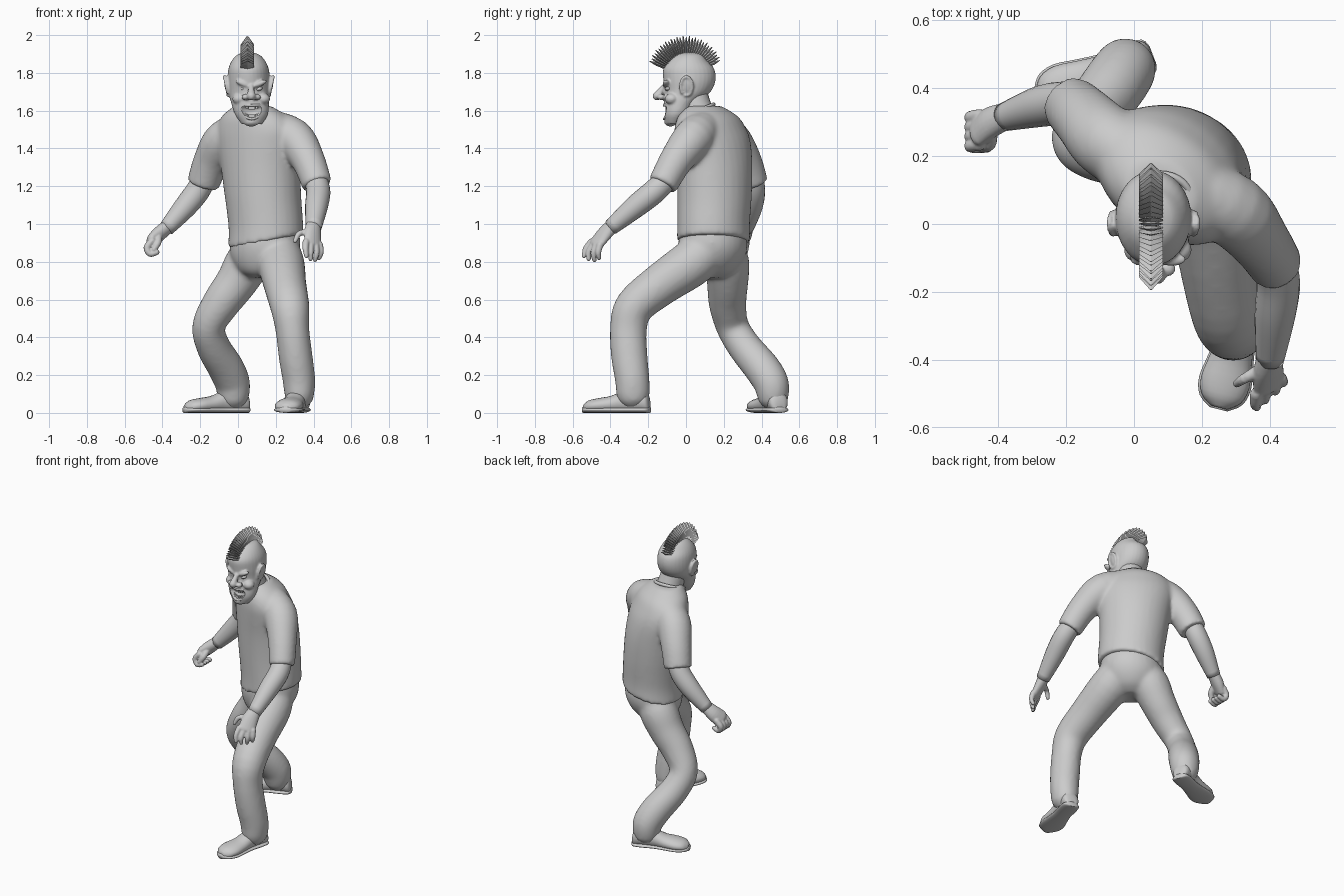
import bpy, bmesh
from math import sin, cos, pi, radians
from mathutils import Vector, Matrix

if "Cube" in bpy.data.objects:
    bpy.data.objects.remove(bpy.data.objects["Cube"])

BU, BV = Vector((.8, -.6, 0)), Vector((.6, .8, 0))   # body side / back axes (twisted torso)


def P(u, v, z, a, b):
    c = BU * u + BV * v
    return (c.x, c.y, z, a, b)


def catmull(pts, sub):
    pts = [Vector(p if len(p) == 5 else (*p, p[3])) for p in pts]
    out = []
    for i in range(len(pts) - 1):
        p0, p1, p2, p3 = pts[max(i - 1, 0)], pts[i], pts[i + 1], pts[min(i + 2, len(pts) - 1)]
        for k in range(sub):
            t = k / sub
            out.append(.5 * (2 * p1 + (p2 - p0) * t + (2 * p0 - 5 * p1 + 4 * p2 - p3) * t * t
                             + (3 * p1 - p0 - 3 * p2 + p3) * t ** 3))
    return out + [pts[-1]]


def tube(bm, pts, side=(1, 0, 0), frame=None, n=20, sub=4, rounded=False):
    """Sweep ellipses (x, y, z, r[, r2]) along a path; frame keeps sections fixed."""
    s = catmull(pts, sub)
    rings = []
    for i, p in enumerate(s):
        t = (s[min(i + 1, len(s) - 1)].xyz - s[max(i - 1, 0)].xyz).normalized()
        if frame:
            u, v = Vector(frame[0]), Vector(frame[1])
        else:
            u = Vector(side)
            u = (u - t * u.dot(t)).normalized()
            v = t.cross(u)
        c, a, b = p.xyz, p[3], p[4]
        ring = [(c, u * a, v * b)]
        if rounded and i in (0, len(s) - 1):
            sg = 1 if i else -1
            caps = [(c + t * sg * min(a, b) * sin(q), u * a * cos(q), v * b * cos(q)) for q in (.5, 1., 1.4)]
            ring = ring + caps if i else caps[::-1] + ring
        rings += ring
    loops = [[bm.verts.new(c + u * cos(2 * pi * k / n) + v * sin(2 * pi * k / n)) for k in range(n)]
             for c, u, v in rings]
    for A, B in zip(loops, loops[1:]):
        for k in range(n):
            bm.faces.new((A[k], A[(k + 1) % n], B[(k + 1) % n], B[k]))
    bm.faces.new(loops[0][::-1])
    bm.faces.new(loops[-1])


def ball(bm, c, s, ry=0, rz=0):
    m = (Matrix.Translation(c) @ Matrix.Rotation(rz, 4, 'Z') @ Matrix.Rotation(ry, 4, 'Y')
         @ Matrix.Diagonal((*s, 1)))
    bmesh.ops.create_uvsphere(bm, u_segments=20, v_segments=12, radius=1, matrix=m)


def finish(name, bm, voxel=0, smooth=4, flat=False):
    bmesh.ops.recalc_face_normals(bm, faces=bm.faces)
    me = bpy.data.meshes.new(name)
    bm.to_mesh(me)
    bm.free()
    ob = bpy.data.objects.new(name, me)
    bpy.context.collection.objects.link(ob)
    for p in me.polygons:
        p.use_smooth = not flat
    if voxel:
        r = ob.modifiers.new("fuse", 'REMESH')
        r.mode, r.voxel_size, r.use_smooth_shade = 'VOXEL', voxel, True
        sm = ob.modifiers.new("relax", 'SMOOTH')
        sm.factor, sm.iterations = .5, smooth
    return ob


# Shirt: twisted torso and two sleeves, with a tilted hem
bm = bmesh.new()
tube(bm, [P(.03, .205, .91, .207, .188), P(.03, .205, 1.0, .203, .186), P(.015, .2, 1.15, .21, .19),
          P(.005, .192, 1.3, .222, .188), P(0, .178, 1.42, .238, .178), P(0, .162, 1.5, .235, .162),
          P(0, .145, 1.57, .19, .138), P(.005, .122, 1.625, .105, .085)], frame=(BU, BV), n=32)
tube(bm, [(.15, .11, 1.515, .095), (.29, .04, 1.455, .108), (.37, -.05, 1.34, .09), (.42, -.125, 1.205, .08)])
tube(bm, [(.06, .16, 1.515, .095), (-.07, .235, 1.445, .108), (-.14, .305, 1.335, .096), (-.185, .35, 1.21, .087)],
     side=(0, 1, 0))
for v in bm.verts:
    if v.co.z < 1.1:
        v.co.z += (v.co.x - .15) * (1.1 - v.co.z)
finish("shirt", bm, .011, 12)

# Shirt collar
bm = bmesh.new()
ring = [(.078 + .092 * cos(q), .066 + .08 * sin(q), 1.6 + .033 * sin(q), .011)
        for q in [2 * pi * k / 16 for k in range(17)]]
tube(bm, ring, side=(0, 0, 1), n=8, sub=2)
finish("collar", bm)

# Trousers: pelvis, forward leg and trailing leg
bm = bmesh.new()
tube(bm, [P(.03, .2, 1.0, .175, .16), P(.03, .2, .9, .192, .178), P(.025, .195, .82, .18, .165),
          P(.025, .185, .75, .13, .125), P(.025, .18, .715, .07, .07)], frame=(BU, BV), n=28)
tube(bm, [(.19, .14, .9, .11), (.225, .04, .8, .125), (.25, -.14, .675, .113), (.275, -.275, .56, .104),
          (.288, -.305, .44, .09, .098), (.305, -.3, .3, .09, .097), (.322, -.285, .18, .087, .092),
          (.325, -.28, .1, .08, .09)], rounded=True)
tube(bm, [(.12, .19, .9, .1), (.055, .215, .8, .12), (-.01, .22, .69, .11), (-.09, .22, .58, .1),
          (-.155, .245, .46, .088), (-.13, .31, .35, .09), (-.065, .4, .24, .096), (-.03, .45, .16, .094),
          (-.025, .46, .1, .087)], side=(0, 1, 0), rounded=True)
finish("trousers", bm, .011, 14)


# Shoes: rounded upper plus wider flat sole
def shoe(name, ankle, ang):
    m = Matrix.Translation((*ankle, 0)) @ Matrix.Rotation(ang, 4, 'Z')
    prof = [(-.09, .025, .06), (-.075, .05, .11), (-.02, .056, .14), (.05, .054, .12), (.12, .063, .09),
            (.19, .073, .078), (.24, .06, .066), (.268, .025, .045)]
    for part, k, top in (("upper", 1, 1), ("sole", 1.08, 0)):
        b = bmesh.new()
        tube(b, [(t * (1.02 if not top else 1), 0, h / 2 if top else .016, w * k, h / 2 if top else .016)
                 for t, w, h in prof], frame=((0, 1, 0), (0, 0, 1)), n=20, sub=3)
        for v in b.verts:
            v.co.z = max(v.co.z, .008 if top else 0)
        b.transform(m)
        finish(name + "_" + part, b)


shoe("front_shoe", (.315, -.28), radians(-104))
shoe("rear_shoe", (-.03, .465), radians(201))

# Forearms
bm = bmesh.new()
tube(bm, [(.41, -.1, 1.24, .06), (.425, -.17, 1.17, .064), (.415, -.27, 1.09, .06), (.4, -.4, .98, .042)])
finish("left_forearm", bm)
bm = bmesh.new()
tube(bm, [(-.17, .345, 1.26, .06), (-.21, .355, 1.18, .064), (-.28, .345, 1.09, .06), (-.38, .315, .975, .042)],
     side=(0, 1, 0))
finish("right_forearm", bm)

# Left hand: open, fingers hanging
bm = bmesh.new()
tube(bm, [(.4, -.385, .995, .04, .036), (.395, -.43, .95, .05, .032), (.397, -.475, .895, .054, .024)],
     side=(.7, .5, -.2), rounded=True)
for base, mid, tip in (((.36, -.5, .905), (.357, -.53, .87), (.362, -.54, .83)),
                       ((.385, -.49, .89), (.384, -.515, .85), (.385, -.515, .815)),
                       ((.412, -.475, .885), (.415, -.49, .845), (.408, -.485, .81)),
                       ((.432, -.455, .89), (.438, -.465, .85), (.43, -.46, .82)),
                       ((.37, -.43, .955), (.325, -.455, .95), (.302, -.47, .91))):
    tube(bm, [(*base, .019), (*mid, .016), (*tip, .012)], side=(.7, .7, .1), n=10, rounded=True)
finish("left_hand", bm, .005, 2)

# Right hand: loosely closed fist
bm = bmesh.new()
tube(bm, [(-.375, .318, .985, .04, .036), (-.42, .3, .945, .05, .037), (-.455, .277, .91, .054, .03)],
     side=(.3, .9, -.2), rounded=True)
for k in range(4):
    y = .235 + .028 * k
    tube(bm, [(-.455, y, .91, .02), (-.482, y - .005, .875, .019), (-.465, y - .01, .842, .017),
              (-.43, y - .01, .85, .015)], side=(0, 1, 0), n=10, rounded=True)
tube(bm, [(-.42, .27, .935, .02), (-.425, .235, .9, .019), (-.445, .222, .865, .014)], n=10, rounded=True)
finish("right_hand", bm, .005, 2)

# Neck
bm = bmesh.new()
tube(bm, [(.09, .1, 1.52, .085), (.078, .062, 1.6, .08), (.06, .03, 1.7, .08)])
finish("neck", bm)

# Head with brow, cheeks, nose, chin and ears
FX = .07
bm = bmesh.new()
tube(bm, [(.055, .02, 1.908, .025, .03), (.055, .018, 1.895, .06, .07), (.055, .013, 1.865, .088, .1),
          (.056, .015, 1.82, .107, .135), (.057, .018, 1.76, .112, .138), (.058, .008, 1.7, .108, .122),
          (.064, -.028, 1.64, .1, .09), (.071, -.05, 1.58, .087, .07), (.073, -.065, 1.53, .055, .044)],
     frame=((1, 0, 0), (0, 1, 0)), n=32)
ball(bm, (FX, -.082, 1.542), (.042, .034, .026))
tube(bm, [(FX, -.1, 1.745, .012), (FX, -.13, 1.71, .016), (FX, -.153, 1.678, .024)], rounded=True)
for s in (-1, 1):
    ball(bm, (FX + s * .03, -.132, 1.672), (.022, .022, .016))
    ball(bm, (FX + s * .042, -.104, 1.742), (.044, .02, .015), ry=-s * .4)
    ball(bm, (FX + s * .064, -.076, 1.662), (.036, .036, .03))
    ex = .057 + s * .113
    ball(bm, (ex, .0, 1.735), (.014, .03, .05), ry=s * .15, rz=-s * .3)
    rim = [(ex + s * (.006 + .01 * sin(q)), .002 + .031 * cos(q), 1.73 + .05 * sin(q), .009)
           for q in [radians(a) for a in range(-110, 231, 34)]]
    tube(bm, rim, n=8, sub=2, side=(1, 0, 0))
head = finish("head", bm, .006, 3)

# Mouth opening: wide upturned grin
bm = bmesh.new()
ball(bm, (FX + .003, -.13, 1.594), (.064, .048, .036))
for v in bm.verts:
    v.co.z += 5 * (v.co.x - FX - .003) ** 2
cut = finish("mouth_cutter", bm)
cut.hide_render = True
cut.display_type = 'WIRE'
bo = head.modifiers.new("mouth", 'BOOLEAN')
bo.operation, bo.object = 'DIFFERENCE', cut

# Lips: a grinning loop
bm = bmesh.new()
lip = []
for k in range(17):
    q = 2 * pi * k / 16
    x = .062 * cos(q)
    lip.append((FX + .003 + x, -.116 + 9 * x * x, 1.592 + .036 * sin(q) + 6 * x * x, .007))
tube(bm, lip, side=(0, 1, 0), n=8, sub=2)
finish("lips", bm)

# Teeth
bm = bmesh.new()
for z0 in (1.614, 1.57):
    for k in range(-3, 4):
        x = k * .0125
        m = Matrix.Translation((FX + .003 + x, -.102 + 8 * x * x, z0 + 6 * x * x)) @ Matrix.Diagonal((.011, .01, .018, 1))
        bmesh.ops.create_cube(bm, size=1, matrix=m)
finish("teeth", bm, flat=True)

# Eyes
bm = bmesh.new()
for s in (-1, 1):
    ball(bm, (FX + s * .042, -.096, 1.715), (.018, .016, .01), ry=-s * .3)
finish("eyes", bm)

# Mohawk: fan of pointed plates over the skull
bm = bmesh.new()
for k in range(30):
    q = radians(24 + 134 * k / 29)
    d = Vector((0, cos(q), sin(q)))
    c = Vector((.05, -.003, 1.785))
    L = .195 + .007 * (k % 2) + .009 * sin(q)
    tube(bm, [(*(c + d * .1), .036, .01), (*(c + d * .165), .036, .009), (*(c + d * L), .003, .002)],
         n=4, sub=1)
finish("mohawk", bm, flat=True)
